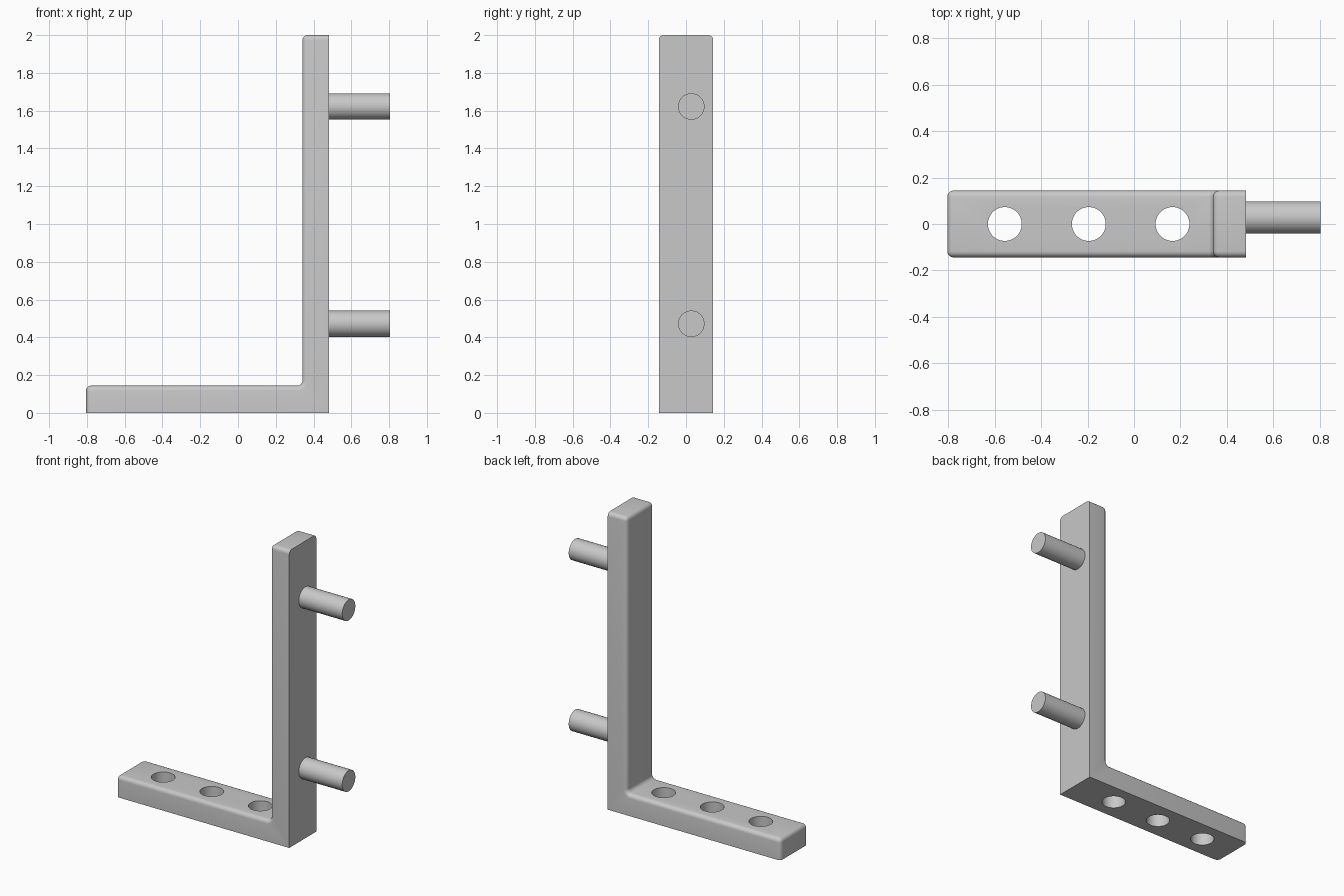
import bpy, bmesh, math
from mathutils import Matrix, Vector

cube = bpy.data.objects.get("Cube")
if cube:
    bpy.data.objects.remove(cube, do_unlink=True)

LEFT, INNER, RIGHT, TIP = -0.805, 0.341, 0.482, 0.805
THICK, HEIGHT, HALF_WIDTH, ROUND = 0.144, 2.0, 0.144, 0.027

grey = bpy.data.materials.new("plain_grey")
grey.use_nodes = True
grey.diffuse_color = (0.58, 0.58, 0.58, 1)
grey.node_tree.nodes["Principled BSDF"].inputs["Base Color"].default_value = grey.diffuse_color


def add_object(name, bm):
    bmesh.ops.recalc_face_normals(bm, faces=bm.faces)
    mesh = bpy.data.meshes.new(name)
    bm.to_mesh(mesh)
    bm.free()
    mesh.materials.append(grey)
    obj = bpy.data.objects.new(name, mesh)
    bpy.context.collection.objects.link(obj)
    return obj


def activate(obj):
    bpy.ops.object.select_all(action='DESELECT')
    obj.select_set(True)
    bpy.context.view_layer.objects.active = obj


def cylinder(name, centre, radius, depth, axis):
    bm = bmesh.new()
    turn = Vector((0, 0, 1)).rotation_difference(Vector(axis)).to_matrix().to_4x4()
    bmesh.ops.create_cone(bm, cap_ends=True, segments=48, radius1=radius, radius2=radius,
                          depth=depth, matrix=Matrix.Translation(centre) @ turn)
    return add_object(name, bm)


def smooth(obj):
    activate(obj)
    bpy.ops.object.shade_smooth_by_angle(angle=math.radians(35))


# L-shaped bracket: profile extruded across its width
bm = bmesh.new()
profile = [(LEFT, 0), (RIGHT, 0), (RIGHT, HEIGHT), (INNER, HEIGHT), (INNER, THICK), (LEFT, THICK)]
face = bm.faces.new([bm.verts.new((x, -HALF_WIDTH, z)) for x, z in profile])
extruded = bmesh.ops.extrude_face_region(bm, geom=[face])["geom"]
bmesh.ops.translate(bm, vec=(0, 2 * HALF_WIDTH, 0),
                    verts=[v for v in extruded if isinstance(v, bmesh.types.BMVert)])
bmesh.ops.recalc_face_normals(bm, faces=bm.faces)


def round_edges(edges, segments):
    bmesh.ops.bevel(bm, geom=edges, offset=ROUND, offset_type='OFFSET', segments=segments,
                    profile=0.5, affect='EDGES', clamp_overlap=True)


# Fillet the inside corner, then round every edge off the flat base and back
round_edges([e for e in bm.edges if all(abs(v.co.x - INNER) < 1e-4 and abs(v.co.z - THICK) < 1e-4
                                        for v in e.verts)], 6)


def is_rounded(edge):
    on_base = all(v.co.z < 1e-4 for v in edge.verts)
    on_back = all(v.co.x > RIGHT - 1e-4 for v in edge.verts)
    return edge.calc_face_angle(0) > 1 and not on_base and not on_back


round_edges([e for e in bm.edges if is_rounded(e)], 5)
bracket = add_object("bracket", bm)

# Three screw holes through the foot
for x in (-0.557, -0.195, 0.166):
    cutter = cylinder("hole_cutter", (x, 0, THICK / 2), 0.073, THICK * 3, (0, 0, 1))
    cutter.hide_render = True
    cut = bracket.modifiers.new("screw_hole", 'BOOLEAN')
    cut.operation, cut.solver, cut.object = 'DIFFERENCE', 'EXACT', cutter
    activate(bracket)
    bpy.ops.object.modifier_apply(modifier=cut.name)
    bpy.data.objects.remove(cutter, do_unlink=True)
smooth(bracket)

# Two pins standing out from the upright
EMBED = 0.02
for name, z in (("lower_pin", 0.472), ("upper_pin", 1.622)):
    length = TIP - RIGHT + EMBED
    smooth(cylinder(name, (TIP - length / 2, 0.028, z), 0.07, length, (1, 0, 0)))
